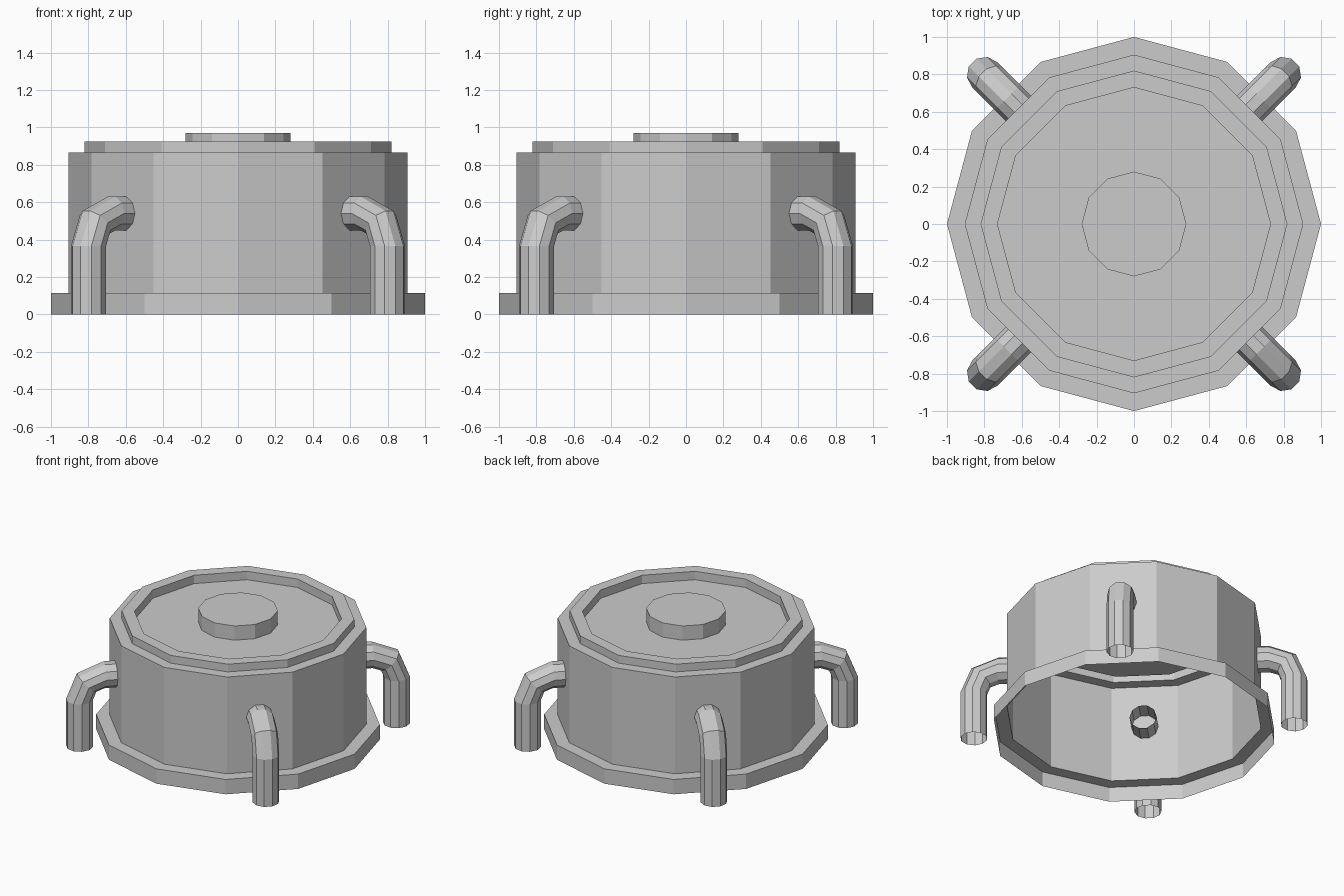
import bpy
from math import sin, cos, pi, radians

if "Cube" in bpy.data.objects:
    bpy.data.objects.remove(bpy.data.objects["Cube"])


def make_object(name, verts, faces):
    mesh = bpy.data.meshes.new(name)
    mesh.from_pydata(verts, [], faces)
    mesh.update()
    obj = bpy.data.objects.new(name, mesh)
    bpy.context.collection.objects.link(obj)
    return obj


def bridge(rings, n):
    """Quads joining consecutive rings of n vertices."""
    return [(r * n + i, r * n + (i + 1) % n,
             (r + 1) * n + (i + 1) % n, (r + 1) * n + i)
            for r in range(rings - 1) for i in range(n)]


def lathe(name, profile, n=12):
    """Revolve (radius, z) points; open at the bottom, capped at the top."""
    verts = [(r * cos(2 * pi * i / n), r * sin(2 * pi * i / n), z)
             for r, z in profile for i in range(n)]
    faces = bridge(len(profile), n)
    last = (len(profile) - 1) * n
    faces.append(tuple(range(last, last + n)))
    return make_object(name, verts, faces)


def bent_pipe(name, angle, path, radius=0.095, n=10):
    """Sweep an open tube along (radial, z, tilt) points at a given heading."""
    c, s = cos(angle), sin(angle)
    verts = []
    for r, z, tilt in path:
        t = radians(tilt)
        for i in range(n):
            a = pi / 2 + 2 * pi * i / n
            rr = r + radius * cos(a) * cos(t)
            side = radius * sin(a)
            verts.append((rr * c - side * s, rr * s + side * c,
                          z + radius * cos(a) * sin(t)))
    return make_object(name, verts, bridge(len(path), n))


# Hollow tank: base flange, wall, raised rim, recessed lid and centre cap
lathe("tank_body", [
    (1.0, 0.0), (1.0, 0.115), (0.905, 0.115), (0.905, 0.865),
    (0.82, 0.865), (0.82, 0.925), (0.73, 0.925), (0.73, 0.86),
    (0.28, 0.86), (0.28, 0.97)])

# Four bent pipes on the diagonals, poking through the wall
pipe_path = [(1.13, 0.0, 0), (1.13, 0.365, 0), (1.08, 0.49, 45),
             (0.955, 0.54, 90), (0.73, 0.54, 90)]
for k, corner in enumerate(("back_right", "back_left", "front_left", "front_right")):
    bent_pipe("pipe_" + corner, radians(45 + 90 * k), pipe_path)
